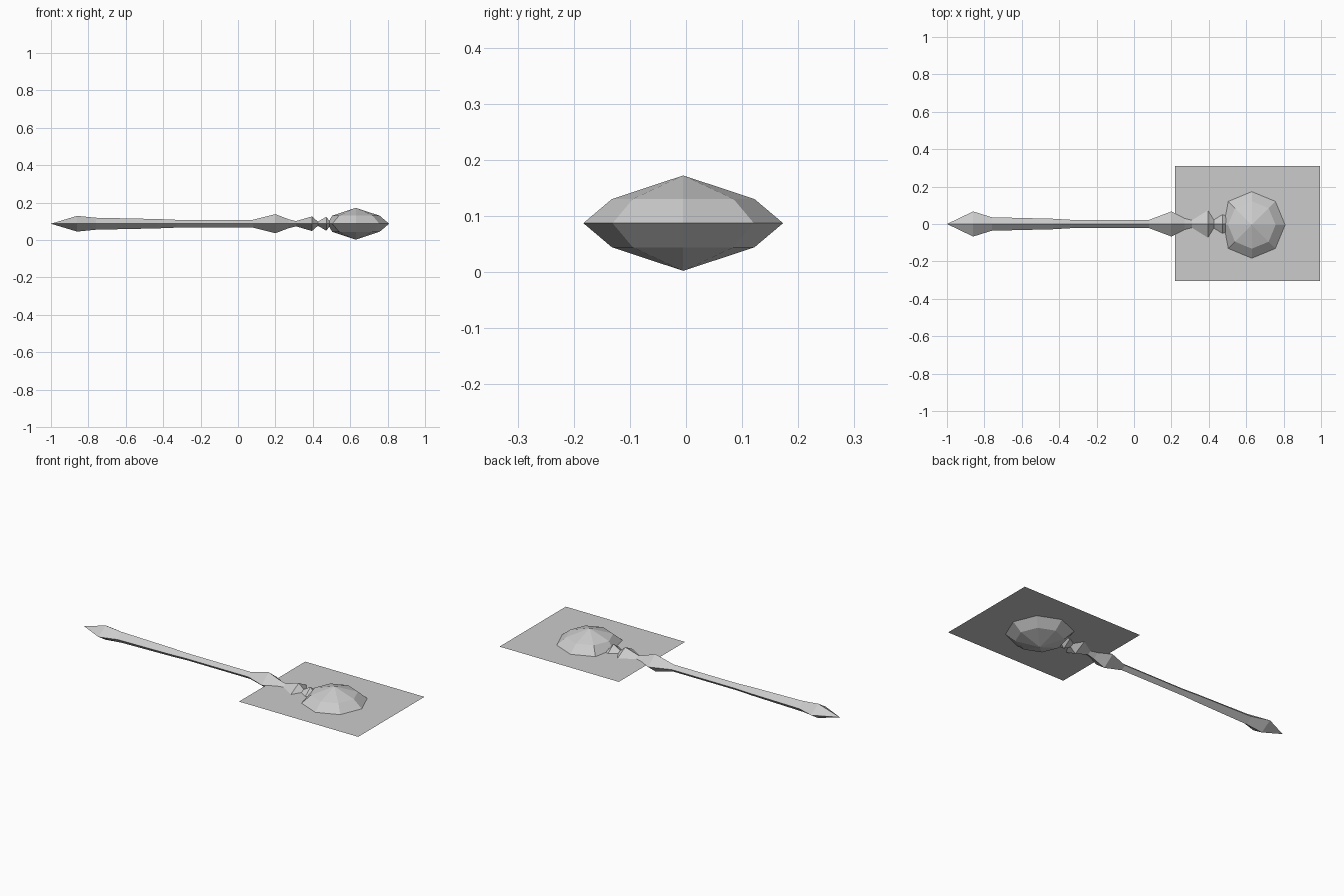
import bpy, bmesh
from math import cos, sin, tau

if "Cube" in bpy.data.objects:
    bpy.data.objects.remove(bpy.data.objects["Cube"])

MID = 0.087  # height of the long axis


def material(name, grey):
    mat = bpy.data.materials.new(name)
    mat.use_nodes = True
    colour = (grey, grey, grey, 1)
    mat.diffuse_color = colour
    mat.node_tree.nodes["Principled BSDF"].inputs["Base Color"].default_value = colour
    return mat


stone_grey = material("stone grey", 0.6)


def finish(name, bm, mat):
    bmesh.ops.remove_doubles(bm, verts=bm.verts, dist=0.0005)
    if len(bm.faces) > 1:
        bmesh.ops.recalc_face_normals(bm, faces=bm.faces)
    mesh = bpy.data.meshes.new(name)
    bm.to_mesh(mesh)
    bm.free()
    mesh.materials.append(mat)
    obj = bpy.data.objects.new(name, mesh)
    bpy.context.collection.objects.link(obj)


def loft(name, rings, mat):
    """Skin a list of rings, each a list of points; a one-point ring is a tip."""
    bm = bmesh.new()
    loops = [[bm.verts.new(p) for p in ring] for ring in rings]
    for a, b in zip(loops, loops[1:]):
        n = max(len(a), len(b))
        for i in range(n):
            j = (i + 1) % n
            corners = [a[i % len(a)], a[j % len(a)], b[j % len(b)], b[i % len(b)]]
            bm.faces.new(list(dict.fromkeys(corners)))
    finish(name, bm, mat)


# Handle: diamond sections (x, half width, half height) from tip to neck
sections = [(-0.86, .067, .042), (-0.76, .036, .032), (-0.43, .028, .025),
            (-0.33, .022, .021), (0.08, .022, .021), (0.2, .067, .051),
            (0.27, .03, .024), (0.31, .02, .014), (0.395, .073, .039),
            (0.427, .022, .011), (0.472, .05, .037), (0.49, .045, .014)]
rings = [[(-1, 0, MID)]]
for x, w, h in sections:
    rings.append([(x, w, MID), (x, 0, MID + h), (x, -w, MID), (x, 0, MID - h)])
rings.append([(0.53, 0, MID)])
loft("handle", rings, stone_grey)

# Head: flattened eight-sided gem, turned about the vertical
head = [[(0.63, -0.005, MID + 0.085)]]
for r, z in ((.127, .043), (.178, 0), (.127, -.043)):
    head.append([(max(0.63 + r * cos(i * tau / 8), 0.48),
                  -0.005 + r * sin(i * tau / 8), MID + z) for i in range(8)])
head.append([(0.63, -0.005, MID - 0.085)])
loft("head", head, stone_grey)

# Thin sheet through the middle of the head
bm = bmesh.new()
bm.faces.new([bm.verts.new((x, y, MID)) for x, y in
              ((.22, -.305), (.995, -.305), (.995, .31), (.22, .31))])
finish("sheet", bm, stone_grey)
